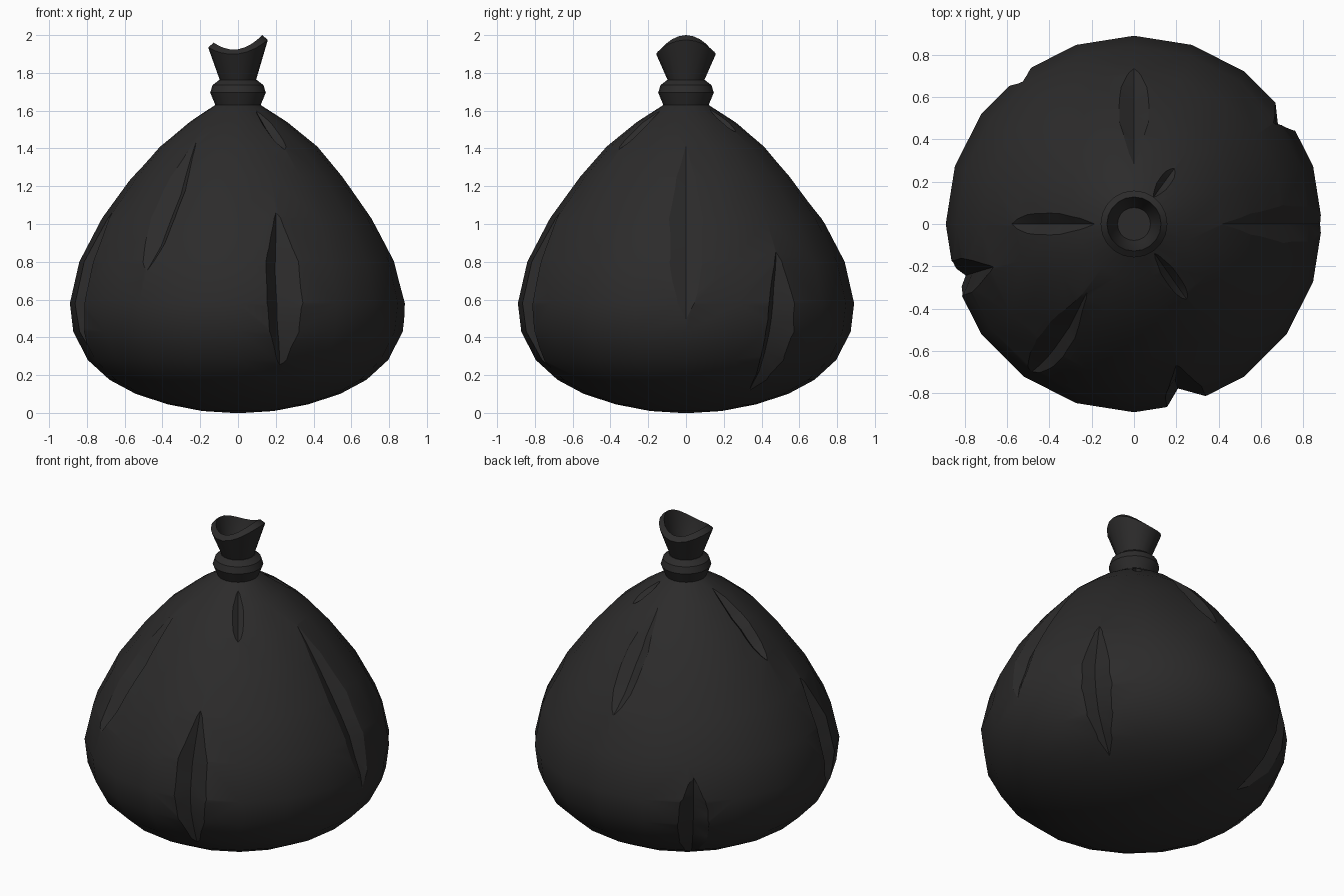
import bpy, bmesh
from math import sin, cos, pi, radians

if "Cube" in bpy.data.objects:
    bpy.data.objects.remove(bpy.data.objects["Cube"])

mat = bpy.data.materials.new("black_plastic")
mat.diffuse_color = (0.025, 0.024, 0.024, 1)
mat.use_nodes = True
mat.node_tree.nodes["Principled BSDF"].inputs["Base Color"].default_value = mat.diffuse_color


def make_object(name, bm):
    bmesh.ops.recalc_face_normals(bm, faces=bm.faces)
    me = bpy.data.meshes.new(name)
    bm.to_mesh(me)
    bm.free()
    me.materials.append(mat)
    ob = bpy.data.objects.new(name, me)
    bpy.context.collection.objects.link(ob)
    return ob


def smooth(ob, angle):
    bpy.ops.object.select_all(action='DESELECT')
    bpy.context.view_layer.objects.active = ob
    ob.select_set(True)
    bpy.ops.object.shade_smooth_by_angle(angle=radians(angle))


def lathe(name, profile, segs, height=None, closed=False):
    """Spin (radius, z) points round z; height(i, c, z) can reshape a ring."""
    bm = bmesh.new()
    rings = []
    for i, (r, z) in enumerate(profile):
        ring = []
        for k in range(segs):
            a = 2 * pi * k / segs
            zz = height(i, cos(a), z) if height else z
            ring.append(bm.verts.new((r * cos(a), r * sin(a), zz)))
        rings.append(ring)
    pairs = list(zip(rings, rings[1:]))
    if closed:
        pairs.append((rings[-1], rings[0]))
    else:
        bm.faces.new(rings[0])
        bm.faces.new(rings[-1])
    for lo, hi in pairs:
        for k in range(segs):
            n = (k + 1) % segs
            bm.faces.new((lo[k], lo[n], hi[n], hi[k]))
    return make_object(name, bm)


# Bag body
body_profile = [(0.03, 0.0), (0.19, 0.01), (0.37, 0.045), (0.54, 0.1), (0.68, 0.175),
                (0.795, 0.28), (0.872, 0.43), (0.89, 0.58), (0.84, 0.8), (0.72, 1.03),
                (0.56, 1.25), (0.42, 1.41), (0.26, 1.54), (0.12, 1.63)]
body = lathe("bag_body", body_profile, 20)


# Creases: V-shaped grooves running down the bag
def surface(z):
    """Radius and outward (r, z) normal of the bag at height z."""
    for (r0, z0), (r1, z1) in zip(body_profile, body_profile[1:]):
        if z <= z1:
            t = (z - z0) / (z1 - z0)
            l = ((r1 - r0) ** 2 + (z1 - z0) ** 2) ** 0.5
            return r0 + t * (r1 - r0), (z1 - z0) / l, (r0 - r1) / l
    return 0.12, 0.5, 0.85


def add_crease(bm, angle, z_top, z_bot, width, depth, skew=0.0):
    a = radians(angle)
    lift, steps = 0.03, 8

    def point(z, side, out):
        r, nr, nz = surface(z)
        r += nr * out
        return bm.verts.new((r * cos(a) - side * sin(a), r * sin(a) + side * cos(a), z + nz * out))

    top = point(z_top, 0, 0.012)
    bot = point(z_bot, 0, 0.012)
    rows = []
    for i in range(1, steps):
        t = i / steps
        z = z_top + (z_bot - z_top) * t
        s = min(1.0, 1.15 * sin(pi * t ** 1.15))
        d = depth * s
        w = width * s * (d + lift) / d
        rows.append([point(z, -w, lift), point(z, skew * s, -d), point(z, w, lift)])
    for k in range(3):
        n = (k + 1) % 3
        bm.faces.new((top, rows[0][k], rows[0][n]))
        bm.faces.new((bot, rows[-1][n], rows[-1][k]))
        for p, q in zip(rows, rows[1:]):
            for tri in ((p[k], q[k], q[n]), (p[k], q[n], p[n])):
                bm.faces.new(tri)


creases = [(-73, 1.09, 0.24, 0.11, 0.085, -0.03),
           (235, 1.46, 0.72, 0.085, 0.05, 0.03),
           (197, 1.09, 0.33, 0.10, 0.085, 0.0),
           (0, 1.44, 0.45, 0.11, 0.045, 0.0),
           (36, 0.88, 0.10, 0.10, 0.07, -0.03),
           (90, 1.55, 0.98, 0.085, 0.045, 0.0),
           (180, 1.61, 1.21, 0.058, 0.045, 0.0),
           (54, 1.615, 1.48, 0.03, 0.03, 0.0),
           (-55, 1.615, 1.38, 0.035, 0.03, 0.0),
           (128, 0.76, 0.12, 0.11, 0.06, 0.0)]
cut_bm = bmesh.new()
for c in creases:
    add_crease(cut_bm, *c)
cutter = make_object("crease_cutter", cut_bm)
cutter.hide_render = True

mod = body.modifiers.new("creases", 'BOOLEAN')
mod.operation = 'DIFFERENCE'
mod.solver = 'EXACT'
mod.object = cutter
bpy.context.view_layer.objects.active = body
bpy.ops.object.modifier_apply(modifier=mod.name)
bpy.data.objects.remove(cutter)
smooth(body, 26)

# Tie band round the neck
tie = lathe("tie_band", [(0.09, 1.61), (0.118, 1.625), (0.147, 1.695), (0.135, 1.735),
                         (0.1, 1.762), (0.085, 1.762)], 20)
smooth(tie, 26)


# Gathered mouth above the tie, with a wavy rim
def rim(i, c, z):
    wave = 0.02 * c + 0.055 * c * c
    return z + wave * (0, 1, 1, 0.4, 0)[i]


mouth = lathe("bag_mouth", [(0.092, 1.75), (0.158, 1.9), (0.128, 1.925),
                            (0.105, 1.84), (0.078, 1.79)], 20, rim)
smooth(mouth, 35)
